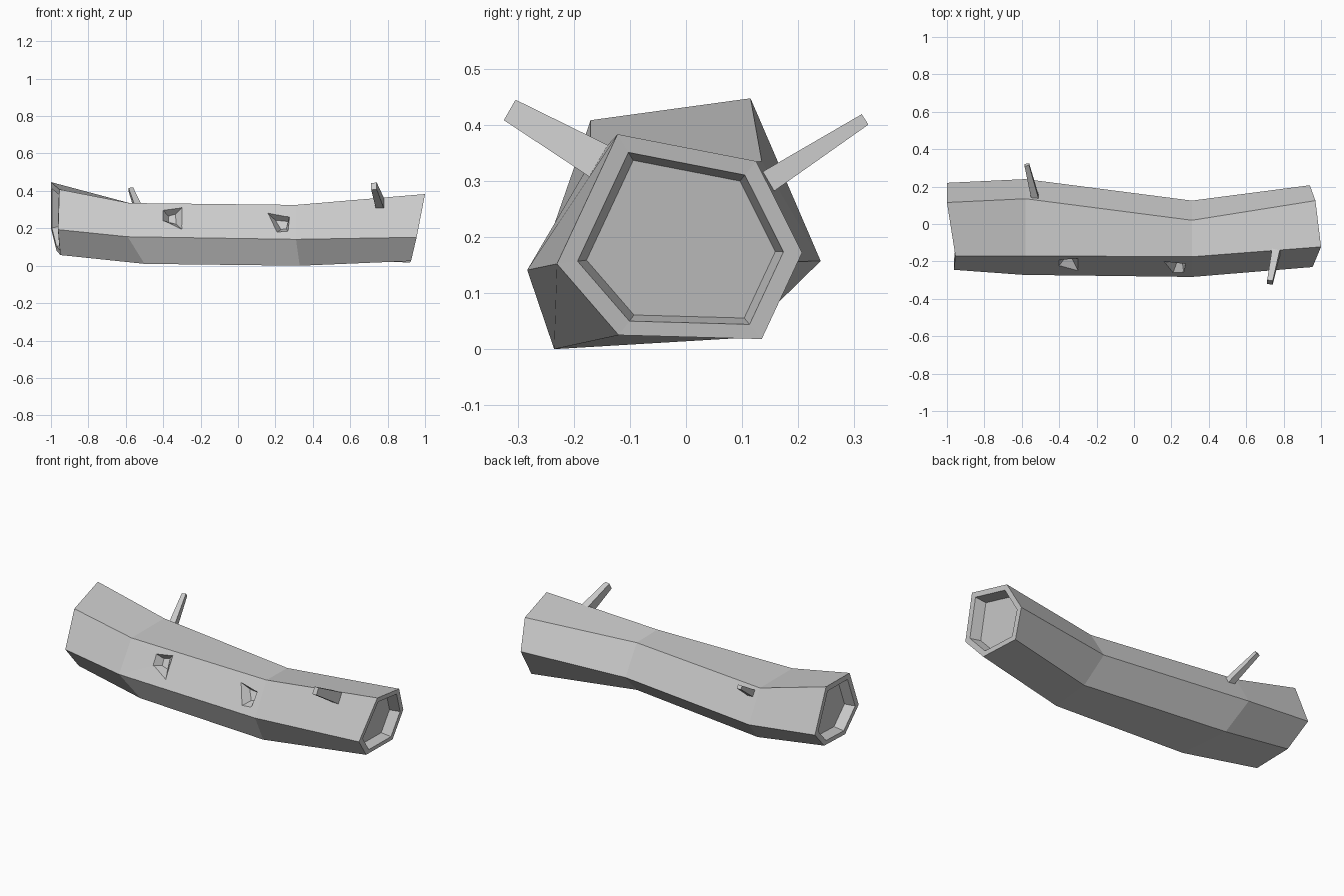
import bpy, bmesh
from mathutils import Vector

if "Cube" in bpy.data.objects:
    bpy.data.objects.remove(bpy.data.objects["Cube"])


def loft(name, rings):
    """Bridge matching point rings and cap both ends."""
    bm = bmesh.new()
    loops = [[bm.verts.new(p) for p in r] for r in rings]
    n = len(rings[0])
    for a, b in zip(loops, loops[1:]):
        for i in range(n):
            j = (i + 1) % n
            bm.faces.new((a[i], a[j], b[j], b[i]))
    bm.faces.new(loops[0])
    bm.faces.new(loops[-1])
    bmesh.ops.recalc_face_normals(bm, faces=bm.faces)
    me = bpy.data.meshes.new(name)
    bm.to_mesh(me)
    bm.free()
    ob = bpy.data.objects.new(name, me)
    bpy.context.collection.objects.link(ob)
    return ob


def inset(ring, factor, dx):
    c = sum((Vector(p) for p in ring), Vector()) / len(ring)
    return [c + (Vector(p) - c) * factor + Vector((dx, 0, 0)) for p in ring]


# Trunk: four bent six-sided sections with recessed cut ends
left = [(-.955, -.17, .408), (-1, .115, .447), (-1, .22, .2),
        (-.97, .09, .08), (-.95, -.135, .057), (-.962, -.245, .193)]
mid_left = [(-.58, -.17, .335), (-.58, .135, .335), (-.58, .24, .157),
            (-.54, .1, .02), (-.5, -.2, .01), (-.59, -.272, .155)]
mid_right = [(.31, -.175, .325), (.31, .02, .322), (.31, .125, .155),
             (.33, -.01, .025), (.33, -.235, 0), (.31, -.283, .141)]
right = [(1, -.122, .383), (.97, .125, .335), (.94, .207, .172),
         (.92, .135, .018), (.925, -.12, .025), (.955, -.23, .152)]
trunk = loft("log_trunk", [
    inset(left, .77, .06), inset(left, .84, 0), left, mid_left,
    mid_right, right, inset(right, .84, 0), inset(right, .77, -.06)])


# Knot holes: tapered pits cut in the sloping front face
def cut_knot(outer, inner, depth=.045):
    def on_face(x, z, d):
        return Vector((x, -.17 - (.332 - z) * .57 + d, z))
    low = [on_face(x, z, depth) for x, z in inner]
    rim = [on_face(x, z, 0) for x, z in outer]
    top = [r + (r - l) * .5 for r, l in zip(rim, low)]
    cutter = loft("knot_cutter", [low, top])
    cutter.hide_render = True
    mod = trunk.modifiers.new("knot", 'BOOLEAN')
    mod.operation = 'DIFFERENCE'
    mod.solver = 'EXACT'
    mod.object = cutter
    bpy.context.view_layer.objects.active = trunk
    bpy.ops.object.modifier_apply(modifier=mod.name)
    bpy.data.objects.remove(cutter)


cut_knot([(-.4, .295), (-.3, .31), (-.3, .195), (-.4, .24)],
         [(-.372, .265), (-.335, .275), (-.33, .222), (-.37, .232)])
cut_knot([(.16, .28), (.275, .26), (.265, .185), (.21, .18)],
         [(.2, .243), (.27, .236), (.258, .198), (.23, .193)])


# Broken twigs: tapered four-sided stubs
def twig(name, base, tip, base_size, tip_size):
    base, tip = Vector(base), Vector(tip)
    d = (tip - base).normalized()
    u = d.cross(Vector((1, 0, 0))).normalized()
    v = u.cross(d)

    def square(c, size):
        w, h = size[0] / 2, size[1] / 2
        return [c + v * sx * w + u * sy * h
                for sx, sy in ((-1, -1), (1, -1), (1, 1), (-1, 1))]
    return loft(name, [square(base, base_size), square(tip, tip_size)])


twig("front_twig", (.765, -.12, .315), (.727, -.312, .425), (.045, .07), (.03, .042))
twig("back_twig", (-.525, .125, .285), (-.573, .317, .408), (.04, .042), (.025, .022))
